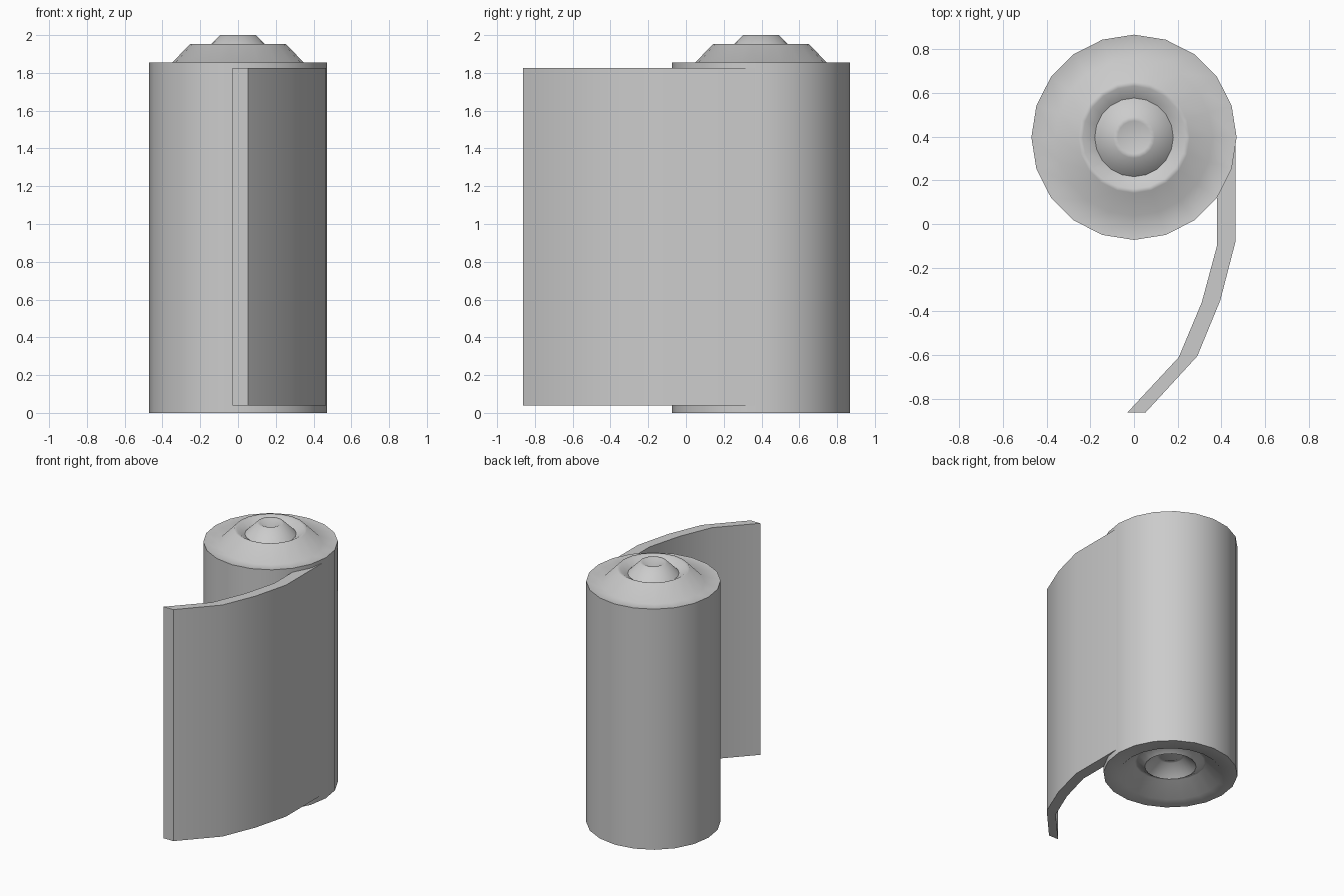
import bpy, bmesh
from math import sin, cos, tau, radians

if "Cube" in bpy.data.objects:
    bpy.data.objects.remove(bpy.data.objects["Cube"])

SIDES = 20
CENTRE_Y = 0.397


def finish(name, bm, angle):
    bmesh.ops.recalc_face_normals(bm, faces=bm.faces)
    mesh = bpy.data.meshes.new(name)
    bm.to_mesh(mesh)
    bm.free()
    ob = bpy.data.objects.new(name, mesh)
    bpy.context.collection.objects.link(ob)
    bpy.ops.object.select_all(action='DESELECT')
    ob.select_set(True)
    bpy.context.view_layer.objects.active = ob
    bpy.ops.object.shade_smooth_by_angle(angle=radians(angle))
    return ob


def lathe(name, profile, angle):
    """Turn an (r, z) profile whose two ends lie on the axis."""
    bm = bmesh.new()
    rings = []
    for r, z in profile:
        if r == 0:
            rings.append([bm.verts.new((0, CENTRE_Y, z))] * SIDES)
        else:
            rings.append([bm.verts.new((r * cos(tau * i / SIDES),
                                        CENTRE_Y + r * sin(tau * i / SIDES), z))
                          for i in range(SIDES)])
    for a, b in zip(rings, rings[1:]):
        for i in range(SIDES):
            j = (i + 1) % SIDES
            # dict keeps order and drops the repeated axis vertex
            bm.faces.new(list(dict.fromkeys((a[i], a[j], b[j], b[i]))))
    return finish(name, bm, angle)


# Rolled body: wound layers rise at the top and leave a stepped recess below
bottom = [(0, 0.105), (0.075, 0.145), (0.095, 0.145), (0.18, 0.06),
          (0.235, 0.095), (0.25, 0.095), (0.36, 0.0), (0.47, 0.0)]
top = [(0.47, 1.855), (0.36, 1.842), (0.255, 1.952), (0.235, 1.95),
       (0.18, 1.915), (0.095, 2.0), (0.075, 2.0), (0, 1.96)]
lathe("rolled_body", bottom + top, 60)

# Loose end: a thick curved sheet unrolling towards the front
outer = [(0.465, 0.38), (0.465, -0.08), (0.395, -0.35), (0.29, -0.605), (0.053, -0.863)]
inner = [(0.38, 0.30), (0.38, -0.10), (0.31, -0.36), (0.205, -0.61), (-0.03, -0.863)]
bm = bmesh.new()
rows = [[bm.verts.new((x, y, z)) for x, y in path]
        for path, z in ((outer, 0.04), (outer, 1.825), (inner, 1.825), (inner, 0.04))]
for k in range(4):
    a, b = rows[k], rows[(k + 1) % 4]
    for i in range(len(a) - 1):
        bm.faces.new((a[i], a[i + 1], b[i + 1], b[i]))
for end in (0, -1):
    bm.faces.new([row[end] for row in rows])
finish("loose_sheet", bm, 40)
